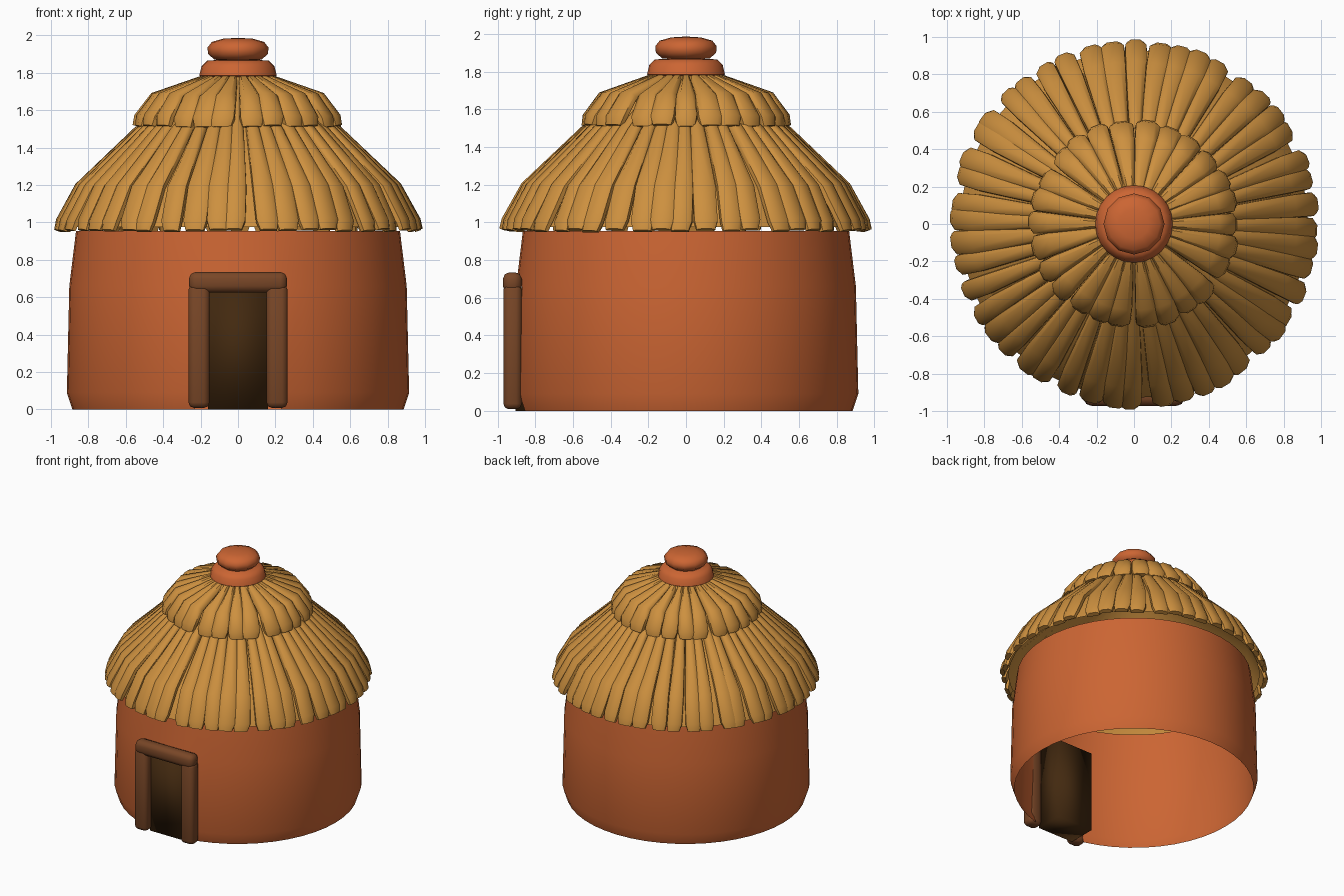
import bpy, bmesh, math, random
from mathutils import Vector

if "Cube" in bpy.data.objects:
    bpy.data.objects.remove(bpy.data.objects["Cube"])
random.seed(4)


def material(name, rgb):
    m = bpy.data.materials.new(name)
    m.diffuse_color = (*rgb, 1)
    m.use_nodes = True
    m.node_tree.nodes["Principled BSDF"].inputs["Base Color"].default_value = m.diffuse_color
    return m


CLAY = material("clay", (0.60, 0.13, 0.033))
THATCH = material("thatch", (0.61, 0.28, 0.05))
WOOD = material("wood", (0.19, 0.062, 0.02))
DARK = material("dark_doorway", (0.055, 0.022, 0.005))


def finish(bm, name, mat, angle=40):
    bmesh.ops.recalc_face_normals(bm, faces=bm.faces)
    me = bpy.data.meshes.new(name)
    bm.to_mesh(me)
    bm.free()
    ob = bpy.data.objects.new(name, me)
    bpy.context.collection.objects.link(ob)
    me.materials.append(mat)
    bpy.ops.object.select_all(action='DESELECT')
    ob.select_set(True)
    bpy.context.view_layer.objects.active = ob
    bpy.ops.object.shade_smooth_by_angle(angle=math.radians(angle))
    return ob


def lathe(name, profile, sides, mat, skip=None, angle=40):
    """Revolve (radius, z) points; skip(face centre) leaves a gap."""
    bm = bmesh.new()
    rings = []
    for r, z in profile:
        if r == 0:
            rings.append([bm.verts.new((0, 0, z))] * sides)
            continue
        rings.append([bm.verts.new((r * math.cos(2 * math.pi * i / sides),
                                    r * math.sin(2 * math.pi * i / sides), z))
                      for i in range(sides)])
    for a, b in zip(rings, rings[1:]):
        for i in range(sides):
            j = (i + 1) % sides
            vs = list(dict.fromkeys((a[i], a[j], b[j], b[i])))
            c = sum((v.co for v in vs), Vector()) / len(vs)
            if not (skip and skip(c)):
                bm.faces.new(vs)
    return finish(bm, name, mat, angle)


def box(name, x0, x1, y0, y1, z0, z1, mat, bevel=0.0, angle=60):
    bm = bmesh.new()
    bmesh.ops.create_cube(bm, size=1)
    for v in bm.verts:
        v.co = ((x0 + x1) / 2 + v.co.x * (x1 - x0),
                (y0 + y1) / 2 + v.co.y * (y1 - y0),
                (z0 + z1) / 2 + v.co.z * (z1 - z0))
    if bevel:
        bmesh.ops.bevel(bm, geom=bm.edges[:], offset=bevel, segments=2,
                        profile=0.5, affect='EDGES')
    return finish(bm, name, mat, angle)


# cross-section of one thatch bundle: (sideways, outward)
SECTION = [(-1, 0), (-0.97, 0.6), (-0.55, 1), (0.55, 1), (0.97, 0.6), (1, 0)]


def thatch_layer(name, stations, count, thick, jitter):
    """Ring of bundles; stations are (radius, z, half width) of the underside."""
    bm = bmesh.new()
    for k in range(count):
        a = 2 * math.pi * (k + random.uniform(-0.14, 0.14)) / count
        twist = random.uniform(-0.03, 0.03)
        wide = random.uniform(0.94, 1.1)
        lift = random.uniform(-jitter, jitter)
        rings = []
        for n, (r, z, w) in enumerate(stations):
            p, q = stations[max(n - 1, 0)], stations[min(n + 1, len(stations) - 1)]
            nrm = Vector((p[1] - q[1], q[0] - p[0])).normalized()
            t = n / (len(stations) - 1)
            th = thick * (0.85 if n == len(stations) - 1 else 1)
            ring = []
            for s, o in SECTION:
                rr = r + nrm.x * o * th + lift * t
                zz = z + nrm.y * o * th + lift * t * 0.7
                side = s * w * wide + twist * t * r
                ring.append(bm.verts.new((rr * math.cos(a) - side * math.sin(a),
                                          rr * math.sin(a) + side * math.cos(a), zz)))
            rings.append(ring)
        m = len(SECTION)
        for u, v in zip(rings, rings[1:]):
            for i in range(m):
                j = (i + 1) % m
                bm.faces.new((u[i], u[j], v[j], v[i]))
        bm.faces.new(rings[0])
        bm.faces.new(rings[-1])
    return finish(bm, name, THATCH, 45)


# round wall, open below, with a gap for the door
lathe("wall", [(0.885, 0), (0.915, 0.09), (0.902, 0.66), (0.866, 0.955)], 48, CLAY,
      skip=lambda c: c.y < 0 and abs(c.x) < 0.235 and c.z < 0.6)

# doorway and its frame
box("doorway", -0.16, 0.16, -0.905, -0.68, 0.0, 0.655, DARK, angle=180)
for side, s in (("left", -1), ("right", 1)):
    box(side + "_door_post", min(s * 0.152, s * 0.265), max(s * 0.152, s * 0.265),
        -0.97, -0.872, 0.008, 0.67, WOOD, 0.03)
box("door_lintel", -0.262, 0.262, -0.972, -0.872, 0.625, 0.735, WOOD, 0.035)

# roof lining and two thatch layers
lathe("roof_lining", [(0.93, 0.975), (0.84, 1.18), (0.53, 1.475), (0.15, 1.75)], 48, THATCH)
thatch_layer("lower_thatch", [(0.17, 1.745, 0.013), (0.53, 1.475, 0.036),
                              (0.84, 1.18, 0.057), (0.938, 1.0, 0.059),
                              (0.953, 0.953, 0.046)], 48, 0.04, 0.008)
thatch_layer("upper_thatch", [(0.16, 1.75, 0.021), (0.44, 1.652, 0.056),
                              (0.512, 1.55, 0.062), (0.522, 1.508, 0.05)], 26, 0.044, 0.008)

# clay cap with a knob on top
lathe("roof_cap", [(0.0, 1.765), (0.185, 1.77), (0.207, 1.785), (0.195, 1.835),
                   (0.165, 1.865), (0.0, 1.875)], 24, CLAY, angle=50)
lathe("roof_knob", [(0.0, 1.865), (0.125, 1.87), (0.16, 1.9), (0.163, 1.935),
                    (0.14, 1.965), (0.08, 1.982), (0.0, 1.987)], 12, CLAY, angle=50)
